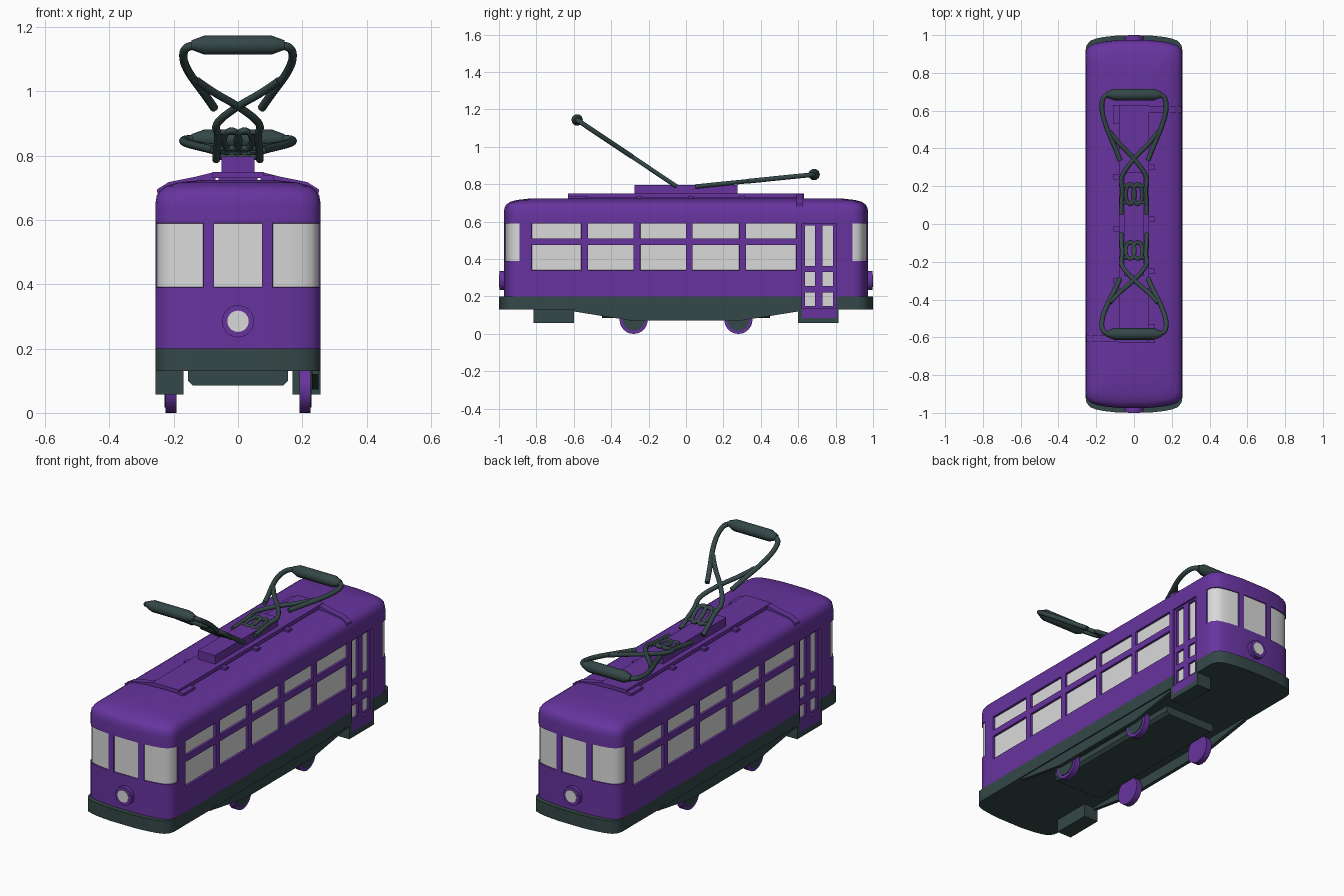
import bpy, bmesh, math
from mathutils import Vector

cube = bpy.data.objects.get("Cube")
if cube:
    bpy.data.objects.remove(cube)


def material(name, rgb):
    m = bpy.data.materials.new(name)
    m.use_nodes = True
    m.diffuse_color = (*rgb, 1)
    m.node_tree.nodes["Principled BSDF"].inputs["Base Color"].default_value = (*rgb, 1)
    return m


PURPLE = material("purple paint", (0.135, 0.034, 0.345))
DARK = material("dark slate", (0.035, 0.063, 0.063))
GLASS = material("pale glass", (0.7, 0.7, 0.7))


def finish(name, bm, *mats):
    bmesh.ops.recalc_face_normals(bm, faces=bm.faces)
    mesh = bpy.data.meshes.new(name)
    bm.to_mesh(mesh)
    bm.free()
    for m in mats:
        mesh.materials.append(m)
    ob = bpy.data.objects.new(name, mesh)
    bpy.context.collection.objects.link(ob)
    return ob


def smooth(ob, degrees=32):
    bpy.ops.object.select_all(action="DESELECT")
    ob.select_set(True)
    bpy.context.view_layer.objects.active = ob
    bpy.ops.object.shade_smooth_by_angle(angle=math.radians(degrees))


def prism(name, points, offset, mat):
    """Extrude a planar polygon by an offset vector."""
    bm = bmesh.new()
    face = bm.faces.new([bm.verts.new(p) for p in points])
    moved = bmesh.ops.extrude_face_region(bm, geom=[face])["geom"]
    bmesh.ops.translate(bm, vec=offset, verts=[v for v in moved if isinstance(v, bmesh.types.BMVert)])
    if not any(len(f.verts) == len(points) and f is face for f in bm.faces):
        bm.faces.new([bm.verts[i] for i in range(len(points))])
    return finish(name, bm, mat)


def box(name, x, y, z, mat, s=1):
    """Box from ranges; s = -1 turns it half way round the z axis."""
    pts = [(s * x[i], s * y[j], z[0]) for i, j in ((0, 0), (1, 0), (1, 1), (0, 1))]
    return prism(name, pts, (0, 0, z[1] - z[0]), mat)


def disc(name, center, radius, depth, axis, mat):
    turn = (0, math.pi / 2, 0) if axis == "x" else (math.pi / 2, 0, 0)
    bpy.ops.mesh.primitive_cylinder_add(vertices=32, radius=radius, depth=depth, location=center, rotation=turn)
    ob = bpy.context.object
    ob.name = name
    ob.data.materials.append(mat)
    smooth(ob)


# Body shell: one loft, with windows and doorways sunk into it
COLUMNS = [(-0.825, -0.56), (-0.525, -0.28), (-0.245, 0.0), (0.035, 0.285), (0.32, 0.59)]
DOOR = (0.62, 0.805)
CORNER = [(0.252, 0.92), (0.232, 0.945), (0.2, 0.957), (0.16, 0.965), (0.108, 0.971), (0.075, 0.974)]
side_y = [-0.89] + [y for c in COLUMNS for y in c] + [*DOOR, 0.89]
half = [(0.257, y) for y in side_y] + CORNER + [(-x, y) for x, y in reversed(CORNER)]
outline = half + [(-x, -y) for x, y in half]

# (height, inset, extra length of the ends)
RINGS = [(0.13, 0, 0.025), (0.2, 0, 0.025), (0.2, 0, 0)]
RINGS += [(z, 0, 0) for z in (0.34, 0.39, 0.475, 0.51, 0.59, 0.65)]
RINGS += [(0.675, 0.004, 0), (0.692, 0.014, 0), (0.705, 0.032, 0), (0.716, 0.07, 0), (0.725, 0.15, 0)]

bm = bmesh.new()
loops = []
for z, inset, extra in RINGS:
    loop = []
    for x, y in outline:
        grow = math.copysign(extra, y) if abs(y) > 0.85 else 0
        loop.append(bm.verts.new((x * (1 - inset / 0.257), y * (1 - inset / 0.975) + grow, z)))
    loops.append(loop)
n = len(outline)
for low, high in zip(loops, loops[1:]):
    for i in range(n):
        bm.faces.new((low[i], low[(i + 1) % n], high[(i + 1) % n], high[i]))
bm.faces.new(reversed(loops[0]))
bm.faces.new(loops[-1])
bmesh.ops.remove_doubles(bm, verts=bm.verts, dist=0.0005)
bmesh.ops.recalc_face_normals(bm, faces=bm.faces)

side_glass, end_glass, doorway = [], [], []
for f in bm.faces:
    c = f.calc_center_median()
    f.material_index = 1 if c.z < 0.201 else 0
    if abs(f.normal.z) > 0.5:
        continue
    along = c.y * math.copysign(1, c.x)
    if abs(c.y) < 0.89:
        if DOOR[0] < along < DOOR[1] and c.z < 0.59:
            doorway.append(f)
        elif (0.34 < c.z < 0.475 or 0.51 < c.z < 0.59) and any(a < along < b for a, b in COLUMNS):
            side_glass.append(f)
    elif 0.39 < c.z < 0.59 and not 0.075 < abs(c.x) < 0.108:
        end_glass.append(f)
for f in side_glass + end_glass:
    f.material_index = 2
for faces, depth in ((side_glass, 0.012), (end_glass, 0.005), (doorway, 0.025)):
    rim = bmesh.ops.inset_region(bm, faces=faces, thickness=0.001, depth=-depth, use_even_offset=True)["faces"]
    for f in rim:
        f.material_index = 1 if f.calc_center_median().z < 0.2 else 0
smooth(finish("body_shell", bm, PURPLE, DARK, GLASS))

for s in (1, -1):
    # Doors and steps
    box("door_glass", (0.228, 0.236), (0.62, 0.805), (0.13, 0.59), GLASS, s)
    for y in ((0.62, 0.637), (0.69, 0.73), (0.785, 0.805)):
        box("door_post", (0.23, 0.247), y, (0.085, 0.59), PURPLE, s)
    for z in ((0.085, 0.15), (0.222, 0.255), (0.33, 0.362), (0.58, 0.59)):
        box("door_rail", (0.23, 0.2465), (0.62, 0.805), z, PURPLE, s)
    box("door_sill", (0.225, 0.257), (0.62, 0.805), (0.085, 0.135), PURPLE, s)
    box("door_step", (0.17, 0.257), (0.6, 0.815), (0.057, 0.13), DARK, s)

    # Headlights
    disc("headlight_rim", (0, s * 0.98, 0.285), 0.05, 0.034, "y", PURPLE)
    disc("headlight_lens", (0, s * 0.98, 0.285), 0.033, 0.04, "y", GLASS)

    # Underframe truss and wheels
    truss = [(-0.6, 0.131), (-0.6, 0.12), (-0.3, 0.072), (0.3, 0.072), (0.6, 0.12), (0.6, 0.131)]
    prism("truss", [(s * 0.23, y, z) for y, z in truss], (s * 0.02, 0, 0), DARK)
    for y in (-0.28, 0.28):
        disc("wheel", (s * 0.208, y, 0.075), 0.075, 0.034, "x", PURPLE)
        disc("wheel_hub", (s * 0.21, y, 0.075), 0.058, 0.036, "x", DARK)

    # Roof conduit and small brackets
    conduit = [(0.07, 0.75), (0.07, 0.715), (0.2, 0.69), (0.248, 0.66), (0.252, 0.695), (0.215, 0.718), (0.13, 0.735)]
    prism("roof_conduit", [(s * x, s * 0.59, z) for x, z in conduit], (0, s * 0.035, 0), PURPLE)
    for y in (-0.56, -0.25, 0.025, 0.3):
        box("roof_bracket", (0.07, 0.108), (y - 0.015, y + 0.015), (0.71, 0.738), PURPLE, s)
    box("roof_junction", (-0.11, -0.07), (0.53, 0.63), (0.71, 0.738), PURPLE, s)

# Underfloor pan
pan = [(-0.155, 0.131), (-0.155, 0.1), (-0.14, 0.085), (0.14, 0.085), (0.155, 0.1), (0.155, 0.131)]
prism("underfloor_pan", [(x, -0.45, z) for x, z in pan], (0, 0.9, 0), DARK)

# Roof deck
box("roof_deck_base", (-0.06, 0.06), (-0.6, 0.6), (0.715, 0.735), PURPLE)
box("roof_deck", (-0.08, 0.08), (-0.63, 0.63), (0.73, 0.75), PURPLE)
box("collector_base", (-0.052, 0.052), (-0.275, 0.275), (0.748, 0.797), PURPLE)


def tube(name, points, radius, cyclic=False, taper=None):
    curve = bpy.data.curves.new(name, "CURVE")
    curve.dimensions = "3D"
    curve.bevel_depth = radius
    curve.bevel_resolution = 3
    curve.use_fill_caps = True
    spline = curve.splines.new("POLY" if taper else "NURBS")
    spline.points.add(len(points) - 1)
    for i, p in enumerate(points):
        spline.points[i].co = (*p, 1)
        spline.points[i].radius = taper[i] if taper else 1
    spline.use_cyclic_u = cyclic
    spline.use_endpoint_u = not cyclic
    spline.order_u = 3
    spline.resolution_u = 5
    curve.materials.append(DARK)
    ob = bpy.data.objects.new(name, curve)
    bpy.context.collection.objects.link(ob)
    bpy.ops.object.select_all(action="DESELECT")
    ob.select_set(True)
    bpy.context.view_layer.objects.active = ob
    bpy.ops.object.convert(target="MESH")
    smooth(bpy.context.object, 50)


# Current collectors: one raised, one lowered
LEG = [(0.068, 0), (0.066, 0.1), (0.06, 0.22), (0.075, 0.31), (0.0, 0.47), (-0.08, 0.59), (-0.128, 0.69)]
LOOP = [(0.074, 0.45), (0.095, 0.54), (0.15, 0.74), (0.172, 0.87), (0.168, 0.97), (0.14, 1.0), (0.1, 1.0)]


def collector(name, base, tip):
    base, tip = Vector((0, *base)), Vector((0, *tip))

    def place(path, side=1):
        return [base.lerp(tip, t) + Vector((side * x, 0, 0)) for x, t in path]

    for side in (1, -1):
        tube(name + "_leg", place(LEG, side), 0.012)
        tube(name + "_loop", place(LOOP, side), 0.013)
        ring = [(0.02 + 0.026 * math.cos(a * math.pi / 4), 0.17 + 0.09 * math.sin(a * math.pi / 4)) for a in range(8)]
        tube(name + "_spring", place(ring, side), 0.01, cyclic=True)
    for t in (0.1, 0.24):
        tube(name + "_crossbar", place([(-0.066, t), (0, t), (0.066, t)]), 0.009)
    bar = [(-0.145, 1), (-0.105, 1), (0.105, 1), (0.145, 1)]
    tube(name + "_contact_bar", place(bar), 0.031, taper=[0.5, 1, 1, 0.5])


collector("raised_collector", (-0.05, 0.788), (-0.582, 1.144))
collector("lowered_collector", (0.05, 0.788), (0.685, 0.852))
